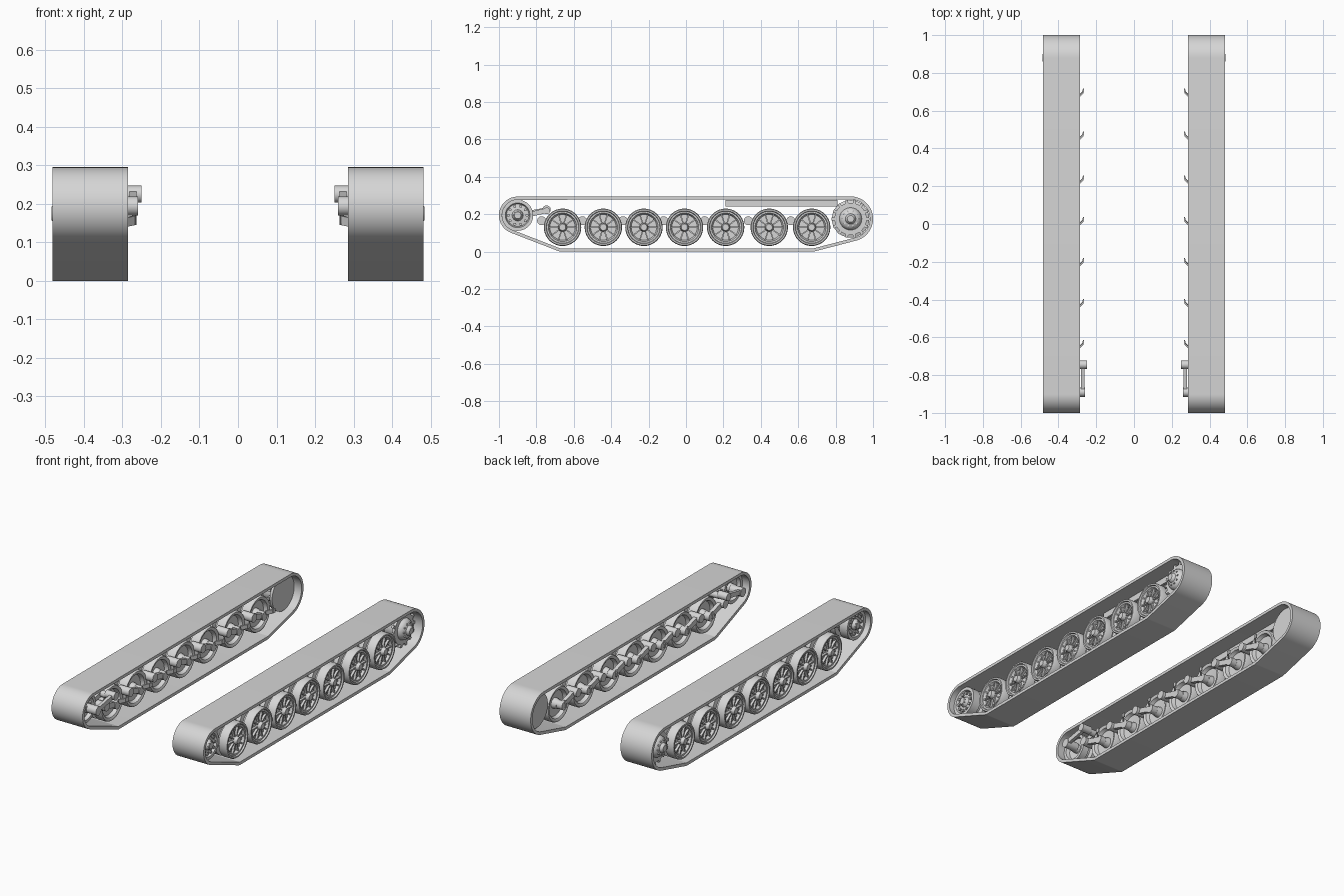
import bpy, bmesh, math
from mathutils import Vector, Matrix, geometry

if "Cube" in bpy.data.objects:
    bpy.data.objects.remove(bpy.data.objects["Cube"])

grey = bpy.data.materials.new("plain grey")
grey.use_nodes = True
grey.diffuse_color = (0.67, 0.67, 0.67, 1)
grey.node_tree.nodes["Principled BSDF"].inputs["Base Color"].default_value = grey.diffuse_color


def finish(name, bm):
    """Make the left-hand part and mirror it to the right."""
    bmesh.ops.remove_doubles(bm, verts=bm.verts, dist=1e-5)
    bmesh.ops.recalc_face_normals(bm, faces=bm.faces)
    mesh = bpy.data.meshes.new(name)
    bm.to_mesh(mesh)
    bm.free()
    ob = bpy.data.objects.new(name, mesh)
    mesh.materials.append(grey)
    bpy.context.collection.objects.link(ob)
    bpy.ops.object.select_all(action='DESELECT')
    ob.select_set(True)
    bpy.context.view_layer.objects.active = ob
    bpy.ops.object.shade_smooth_by_angle(angle=math.radians(35))
    ob.modifiers.new("both sides", 'MIRROR').use_mirror_merge = False


def lathe(bm, profile, y, z, seg=40):
    """Spin (radius, x) points about an axle along x."""
    vs = [bm.verts.new((x, y + r, z)) for r, x in profile]
    es = [bm.edges.new(p) for p in zip(vs, vs[1:])]
    bmesh.ops.spin(bm, geom=vs + es, cent=(0, y, z), axis=(1, 0, 0),
                   angle=math.tau, steps=seg, use_merge=True)


def tube(bm, x0, x1, y, z, r, seg=20):
    lathe(bm, [(0, x0), (r, x0), (r, x1), (0, x1)], y, z, seg)


def bar(bm, a, b, w, h):
    """Rectangular bar from a to b, w wide across x and h deep."""
    a, b = Vector(a), Vector(b)
    d = (b - a).normalized()
    side = Vector((1, 0, 0)) if abs(d.x) < 0.7 else Vector((0, 1, 0))
    side = (side - d * side.dot(d)).normalized()
    m = Matrix((side, d, side.cross(d))).transposed().to_4x4()
    m.translation = (a + b) / 2
    size = Matrix.Diagonal((w, (b - a).length, h, 1))
    bmesh.ops.create_cube(bm, size=1, matrix=m @ size)


def ring(count, y, z, r, phase=0):
    for i in range(count):
        t = math.tau * i / count + phase
        yield y + r * math.cos(t), z + r * math.sin(t), t


IDLER, SPROCKET = (-0.9, 0.194), (0.88, 0.175)

# Track band: hull around the end wheels and the two lower bends
pts = []
for (y, z), r in ((IDLER, 0.1), (SPROCKET, 0.12),
                  ((-0.67, 0.03), 0.03), ((0.68, 0.03), 0.03)):
    pts += [Vector(p[:2]) for p in ring(72, y, z, r)]
hull = [pts[i] for i in geometry.convex_hull_2d(pts)]
centre = Vector((0, 0.15))
bm = bmesh.new()
rows = []
for i, p in enumerate(hull):
    before = (p - hull[i - 1]).normalized()
    after = (hull[(i + 1) % len(hull)] - p).normalized()
    t = (before + after).normalized()
    n = Vector((-t.y, t.x))
    if n.dot(centre - p) < 0:
        n.negate()
    q = p + n * 0.017
    rows.append([bm.verts.new((x, *c)) for c, x in
                 ((p, 0.285), (p, 0.482), (q, 0.482), (q, 0.285))])
for i, row in enumerate(rows):
    for k in range(4):
        bm.faces.new((rows[i - 1][k - 1], rows[i - 1][k], row[k], row[k - 1]))
finish("track_band", bm)

# Upper guide strip
bm = bmesh.new()
bar(bm, (0.385, 0.21, 0.258), (0.385, 0.81, 0.258), 0.012, 0.036)
finish("guide_strip", bm)

# Road wheels with their swing arms
WHEEL = [(0, .468), (.017, .468), (.022, .455), (.024, .437), (.068, .437),
         (.076, .452), (.085, .452), (.088, .46), (.096, .46), (.1, .454),
         (.1, .41), (.076, .405), (.076, .39), (.1, .385), (.1, .342),
         (.096, .335), (.088, .335), (.08, .34), (.072, .36), (.03, .364),
         (.025, .335), (0, .335)]
for n, y in enumerate((-0.66, -0.442, -0.225, -0.008, 0.212, 0.445, 0.672), 1):
    z = 0.13
    bm = bmesh.new()
    lathe(bm, WHEEL, y, z)
    for (ya, za, t), (yb, zb, t2) in zip(ring(10, y, z, 0.02), ring(10, y, z, 0.073)):
        bar(bm, (0.442, ya, za), (0.442, yb, zb), 0.016, 0.007)
    for yb, zb, t in ring(10, y, z, 0.06, math.pi / 10):
        tube(bm, 0.436, 0.443, yb, zb, 0.005, 8)
    finish(f"road_wheel_{n}", bm)

    bm = bmesh.new()
    py, pz = y - 0.112, 0.165
    tube(bm, 0.288, 0.36, py, pz, 0.024)
    tube(bm, 0.3, 0.34, y, z, 0.024)
    bar(bm, (0.315, py, pz), (0.315, y, z), 0.022, 0.03)
    bar(bm, (0.295, y, 0.152), (0.27, y + 0.026, 0.157), 0.008, 0.024)
    bar(bm, (0.27, y + 0.024, 0.157), (0.267, y + 0.045, 0.157), 0.007, 0.024)
    finish(f"swing_arm_{n}", bm)

# Front idler wheel with bolts and rim blocks
bm = bmesh.new()
y, z = IDLER
lathe(bm, [(0, .462), (.018, .462), (.026, .452), (.03, .44), (.06, .436),
           (.066, .45), (.083, .45), (.083, .4), (.06, .395), (.06, .375),
           (.083, .37), (.083, .33), (.066, .33), (.06, .35), (.025, .355),
           (.022, .32), (0, .32)], y, z)
for yb, zb, t in ring(10, y, z, 0.05):
    tube(bm, 0.436, 0.45, yb, zb, 0.008, 10)
for yb, zb, t in ring(8, y, z, 0.02):
    tube(bm, 0.44, 0.46, yb, zb, 0.004, 8)
finish("idler_wheel", bm)

# Idler crank and tensioner
bm = bmesh.new()
tube(bm, 0.26, 0.335, -0.89, 0.194, 0.025)
tube(bm, 0.25, 0.31, -0.745, 0.225, 0.022)
bar(bm, (0.272, -0.89, 0.196), (0.272, -0.745, 0.223), 0.018, 0.026)
bar(bm, (0.36, -0.85, 0.195), (0.36, -0.735, 0.222), 0.04, 0.026)
tube(bm, 0.31, 0.38, -0.745, 0.218, 0.018)
finish("idler_crank", bm)

# Rear drive sprocket: toothed rings, domed hub and inner plate
bm = bmesh.new()
y, z = SPROCKET
lathe(bm, [(0, .484), (.018, .484), (.024, .478), (.028, .468), (.045, .462),
           (.056, .45), (.06, .436), (.086, .436), (.086, .42), (.06, .415),
           (.06, .355), (.086, .35), (.1, .345), (.1, .33), (0, .33)], y, z)
for x in (0.428, 0.355):
    for (ya, za, t), (yb, zb, t2) in zip(ring(14, y, z, 0.078), ring(14, y, z, 0.102)):
        bar(bm, (x, ya, za), (x, yb, zb), 0.014, 0.015)
for yb, zb, t in ring(10, y, z, 0.04):
    tube(bm, 0.455, 0.469, yb, zb, 0.005, 8)
finish("drive_sprocket", bm)
